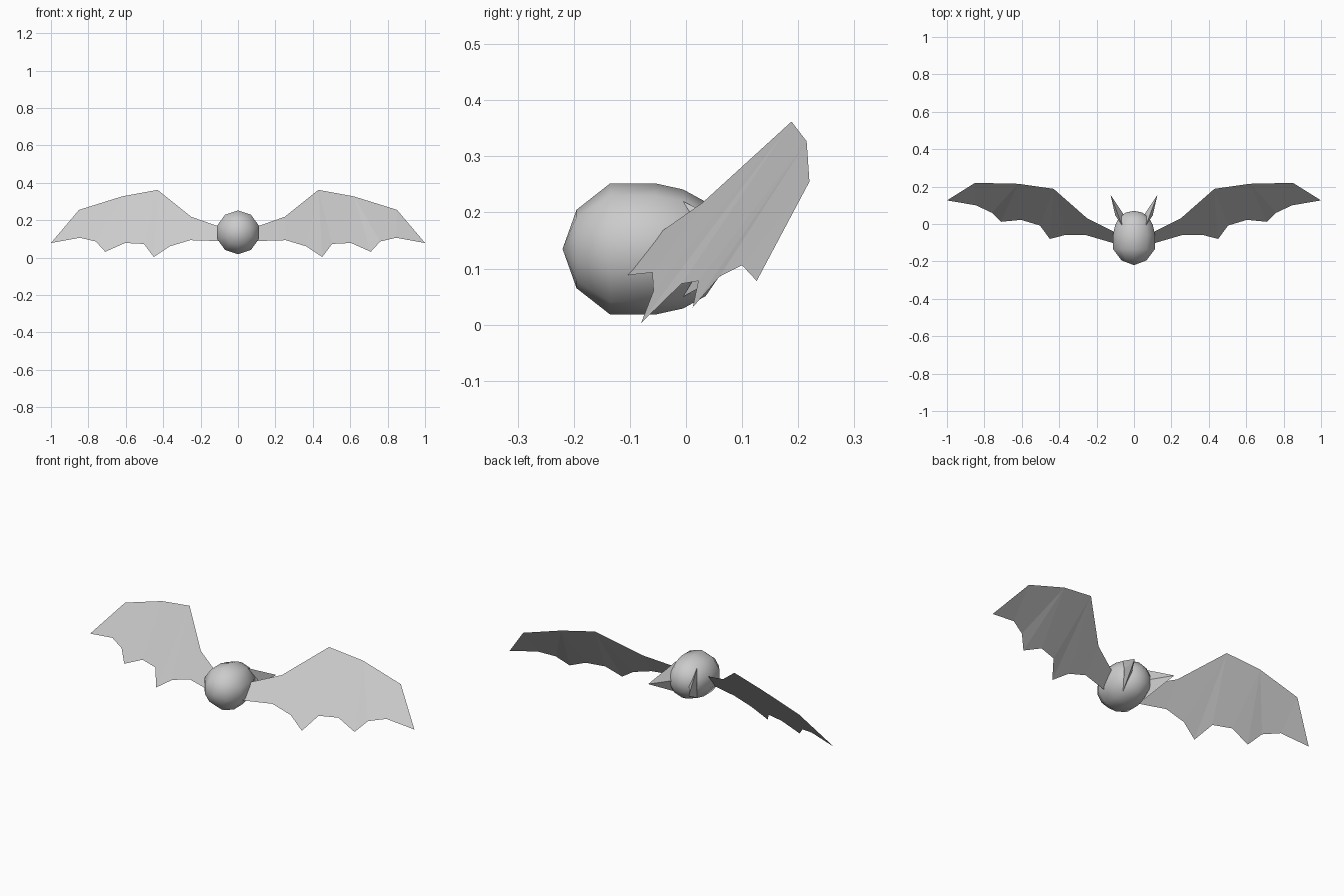
import bpy
from math import sin, cos, pi

if "Cube" in bpy.data.objects:
    bpy.data.objects.remove(bpy.data.objects["Cube"])

CZ = 0.135  # height of the body axis


def make(name, verts, faces, mirror=False, smooth=False):
    mesh = bpy.data.meshes.new(name)
    mesh.from_pydata(verts, [], faces)
    obj = bpy.data.objects.new(name, mesh)
    bpy.context.collection.objects.link(obj)
    if smooth:
        mesh.shade_smooth()
    if mirror:
        obj.modifiers.new("Mirror", 'MIRROR').use_mirror_merge = False
    return obj


# Body: ten-sided rings along y, closed by a pole at each end
rings = [(-0.195, 0.07), (-0.135, 0.117), (-0.055, 0.117),
         (-0.005, 0.106), (0.035, 0.084), (0.062, 0.045)]
N = 10
verts = [(r * sin(2 * pi * i / N), y, CZ + r * cos(2 * pi * i / N))
         for y, r in rings for i in range(N)]
front, back = len(verts), len(verts) + 1
verts += [(0, -0.22, CZ), (0, 0.07, CZ)]
faces = []
for i in range(N):
    j = (i + 1) % N
    faces.append((front, j, i))
    for k in range(len(rings) - 1):
        a, b = k * N, (k + 1) * N
        faces.append((a + i, a + j, b + j, b + i))
    faces.append((back, b + i, b + j))
make("body", verts, faces, smooth=True)

# Ears: tall creased pyramids flaring outwards and backwards
ear = [(0.065, -0.005, 0.22), (0.1, 0.045, CZ), (0.065, -0.005, 0.05),
       (0.055, 0.05, CZ), (0.125, 0.155, 0.138)]
ear_faces = [(0, 1, 4), (1, 2, 4), (2, 3, 4), (3, 0, 4), (3, 2, 1, 0)]
make("ears", ear, ear_faces, mirror=True)

# Wings: thin membrane, leading edge first, then the scalloped trailing edge
wing = [(0.09, -0.05, 0.162), (0.25, 0.03, 0.218), (0.43, 0.188, 0.362),
        (0.62, 0.215, 0.327), (0.85, 0.22, 0.255), (1.0, 0.126, 0.078),
        (0.845, 0.1, 0.106), (0.76, 0.06, 0.086), (0.71, 0.012, 0.031),
        (0.604, 0.022, 0.078), (0.503, -0.008, 0.073), (0.45, -0.08, 0.003),
        (0.365, -0.058, 0.06), (0.255, -0.06, 0.093), (0.09, -0.108, 0.088)]
wing_faces = [(0, 14, 13, 1), (1, 13, 12, 2), (2, 12, 11), (2, 11, 10),
              (2, 10, 9, 3), (3, 9, 8), (3, 8, 7), (3, 7, 6, 4), (4, 6, 5)]
make("wings", wing, wing_faces, mirror=True)
